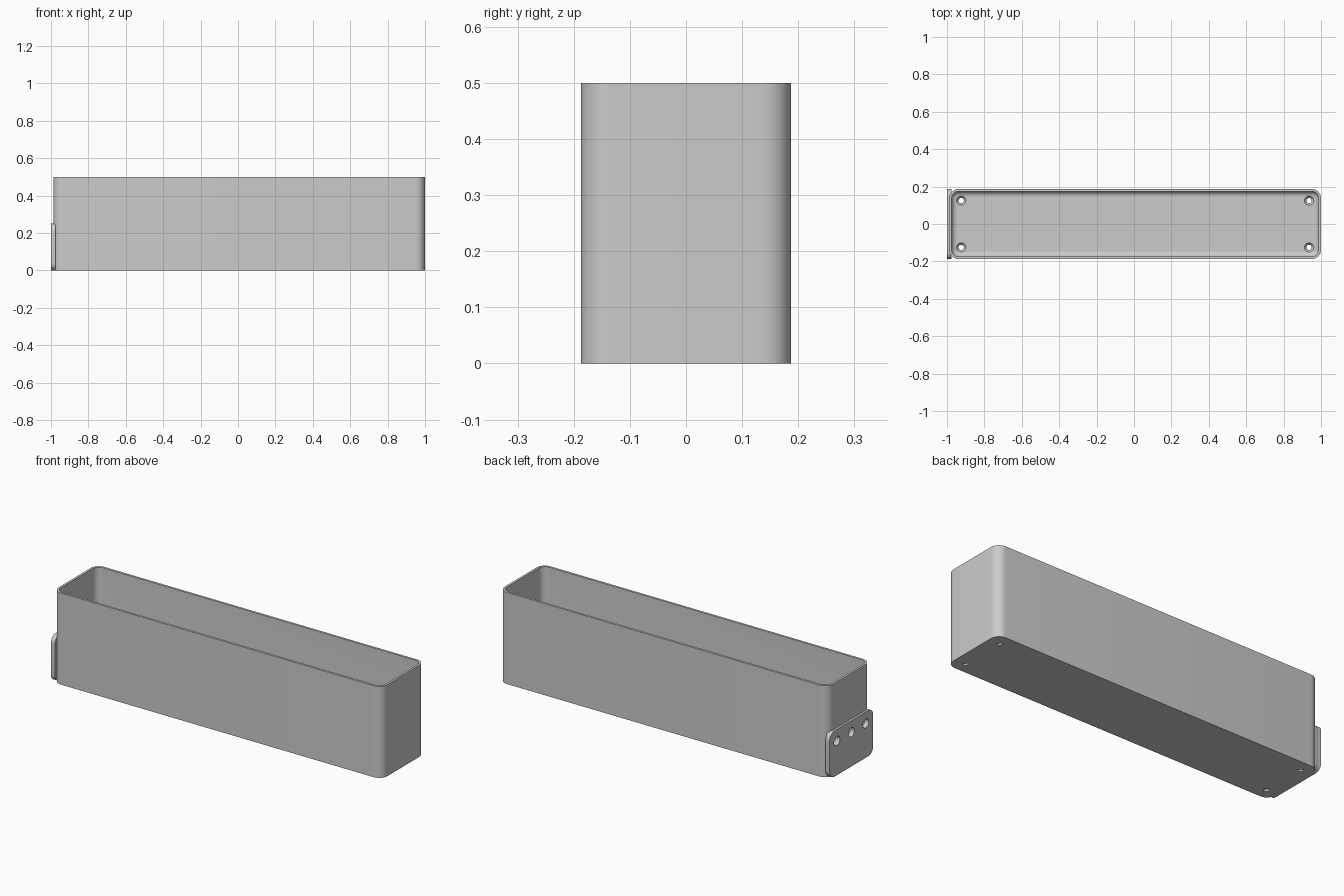
import bpy, bmesh, math
from mathutils import Matrix, Vector

cube = bpy.data.objects.get("Cube")
if cube:
    bpy.data.objects.remove(cube, do_unlink=True)

grey = bpy.data.materials.new("light_grey")
grey.use_nodes = True
grey.diffuse_color = (0.6, 0.6, 0.6, 1)
grey.node_tree.nodes["Principled BSDF"].inputs["Base Color"].default_value = (0.6, 0.6, 0.6, 1)

CENTRE_X = 0.00625
HALF_X, HALF_Y, HEIGHT = 0.99375, 0.1875, 0.5
CORNER, WALL, FLOOR, FILLET = 0.05, 0.0125, 0.02, 0.03
PLATE_HEIGHT, HOLE_Y = 0.25, 0.125


def rounded_rect(hx, hy, r, steps=10):
    """Outline of a rounded rectangle, counter-clockwise."""
    points = []
    for i, (sx, sy) in enumerate([(1, 1), (-1, 1), (-1, -1), (1, -1)]):
        for k in range(steps + 1):
            a = (i + k / steps) * math.pi / 2
            points.append((sx * (hx - r) + r * math.cos(a), sy * (hy - r) + r * math.sin(a)))
    return points


def loft(name, sections, matrix):
    """Join stacked outlines (points, height) into a closed solid."""
    bm = bmesh.new()
    rings = [[bm.verts.new((x, y, z)) for x, y in pts] for pts, z in sections]
    for a, b in zip(rings, rings[1:]):
        for i in range(len(a)):
            j = (i + 1) % len(a)
            bm.faces.new((a[i], a[j], b[j], b[i]))
    bm.faces.new(rings[0][::-1])
    bm.faces.new(rings[-1])
    bm.transform(matrix)
    bmesh.ops.recalc_face_normals(bm, faces=bm.faces)
    mesh = bpy.data.meshes.new(name)
    bm.to_mesh(mesh)
    bm.free()
    mesh.materials.append(grey)
    obj = bpy.data.objects.new(name, mesh)
    bpy.context.collection.objects.link(obj)
    return obj


def circle(r, n=32):
    return [(r * math.cos(math.tau * i / n), r * math.sin(math.tau * i / n)) for i in range(n)]


def drill(obj, cutter):
    mod = obj.modifiers.new("hole", 'BOOLEAN')
    mod.operation, mod.solver, mod.object = 'DIFFERENCE', 'EXACT', cutter
    bpy.context.view_layer.objects.active = obj
    bpy.ops.object.modifier_apply(modifier=mod.name)


# Open box: outer wall, rim, inner wall and a rounded join to the floor
def inset(d):
    return rounded_rect(HALF_X - d, HALF_Y - d, CORNER - d)


sections = [(inset(0), 0), (inset(0), HEIGHT), (inset(WALL), HEIGHT)]
for k in range(9):
    a = k / 8 * math.pi / 2
    sections.append((inset(WALL + FILLET * (1 - math.cos(a))), FLOOR + FILLET * (1 - math.sin(a))))
box = loft("box", sections, Matrix.Translation((CENTRE_X, 0, 0)))

# Mounting plate on the end wall
outline = rounded_rect(PLATE_HEIGHT / 2, HALF_Y, 0.04)
to_end = Matrix.Translation((-1, 0, PLATE_HEIGHT / 2)) @ Matrix.Rotation(math.pi / 2, 4, 'Y')
plate = loft("mounting_plate", [(outline, 0), (outline, 0.0245)], to_end)

# Countersunk holes in the floor
cutters = []
for sx in (-1, 1):
    for sy in (-1, 1):
        shape = [(circle(0.014), -0.02), (circle(0.014), 0.008),
                 (circle(0.025), FLOOR), (circle(0.025), FLOOR + 0.02)]
        cutter = loft("floor_hole_cutter", shape,
                      Matrix.Translation((CENTRE_X + sx * 0.93, sy * HOLE_Y, 0)))
        drill(box, cutter)
        cutters.append(cutter)

# Three screw holes through the plate and the wall behind it
for y in (-HOLE_Y, 0, HOLE_Y):
    place = Matrix.Translation((-1, y, 0.1875)) @ Matrix.Rotation(math.pi / 2, 4, 'Y')
    cutter = loft("plate_hole_cutter", [(circle(0.025), -0.02), (circle(0.025), 0.05)], place)
    drill(plate, cutter)
    drill(box, cutter)
    cutters.append(cutter)

for cutter in cutters:
    bpy.data.objects.remove(cutter, do_unlink=True)

# Smooth the rounded corners, keep the edges sharp
bpy.ops.object.select_all(action='DESELECT')
for obj in (box, plate):
    obj.select_set(True)
bpy.context.view_layer.objects.active = box
bpy.ops.object.shade_smooth_by_angle(angle=math.radians(30))
